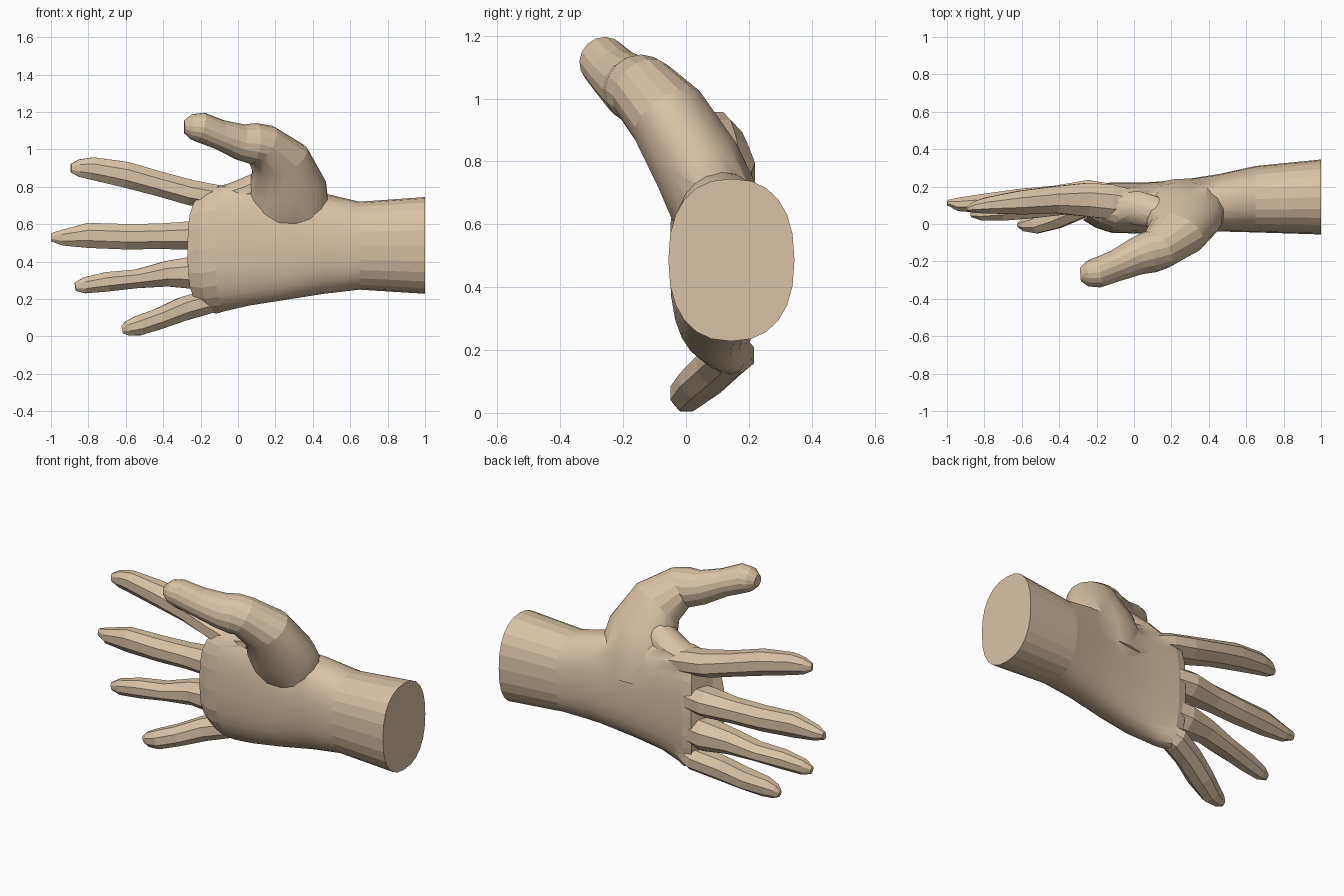
import bpy, bmesh, math
from mathutils import Vector

skin = bpy.data.materials.new("tan skin")
skin.diffuse_color = (0.70, 0.545, 0.375, 1)


def spow(v, p):
    return math.copysign(abs(v) ** p, v)


def loft(name, rings):
    """Skin a list of equal-length point rings and cap both ends."""
    bm = bmesh.new()
    vs = [[bm.verts.new(p) for p in r] for r in rings]
    n = len(vs[0])
    for a, b in zip(vs, vs[1:]):
        for i in range(n):
            j = (i + 1) % n
            bm.faces.new((a[i], a[j], b[j], b[i]))
    bm.faces.new(vs[0])
    bm.faces.new(vs[-1])
    bmesh.ops.recalc_face_normals(bm, faces=bm.faces)
    me = bpy.data.meshes.new(name)
    bm.to_mesh(me)
    bm.free()
    me.materials.append(skin)
    ob = bpy.data.objects.new(name, me)
    bpy.context.collection.objects.link(ob)
    return ob


def tube(name, stations, normal, sides):
    """Stations are (x, y, z, radius along normal, radius across)."""
    pts = [Vector(s[:3]) for s in stations]
    nrm = Vector(normal).normalized()
    grow = 1 / math.cos(math.pi / sides)
    rings = []
    for k, s in enumerate(stations):
        t = pts[min(k + 1, len(pts) - 1)] - pts[max(k - 1, 0)]
        side = t.cross(nrm).normalized()
        up = side.cross(t).normalized()
        ring = []
        for i in range(sides):
            a = 2 * math.pi * (i + 0.5) / sides
            ring.append(pts[k] + grow * (up * s[3] * math.cos(a) + side * s[4] * math.sin(a)))
        rings.append(ring)
    return loft(name, rings)


# Forearm, wrist and palm: x, z range, y range, slant and bow of the knuckle end,
# backward curl of the little-finger edge, roundness
sections = [
    (1.00, 0.228, 0.745, -0.056, 0.345, 0, 0, 0, 0.85),
    (0.65, 0.25, 0.720, -0.045, 0.31, 0, 0, 0, 0.85),
    (0.46, 0.228, 0.765, -0.04, 0.268, 0, 0, 0, 0.85),
    (0.25, 0.195, 0.78, -0.045, 0.235, 0, 0, 0, 0.8),
    (0.06, 0.165, 0.815, -0.052, 0.222, 0, 0, 0.01, 0.75),
    (-0.09, 0.135, 0.812, -0.047, 0.222, 0.03, 0.02, 0.04, 0.75),
    (-0.165, 0.122, 0.80, -0.02, 0.222, 0.04, 0.05, 0.05, 0.75),
    (-0.225, 0.135, 0.785, 0.02, 0.21, 0.045, 0.06, 0.05, 0.75),
]
rings = []
for x, z0, z1, y0, y1, slant, bow, curl, p in sections:
    ring = []
    for i in range(24):
        a = 2 * math.pi * i / 24
        c, s = spow(math.cos(a), p), spow(math.sin(a), p)
        ring.append((x + slant * c + bow * s ** 4,
                     (y0 + y1) / 2 + c * (y1 - y0) / 2 + curl * max(-s, 0) ** 3 * (1 - c) / 1.2,
                     (z0 + z1) / 2 + s * (z1 - z0) / 2))
    rings.append(ring)
hand = loft("hand", rings)

# Fingers: x, y, z, half depth, half width
fingers = {
    "index_finger": [
        (0.0, 0.11, 0.72, 0.07, 0.055), (-0.12, 0.118, 0.745, 0.092, 0.066),
        (-0.25, 0.13, 0.768, 0.09, 0.068),
        (-0.42, 0.13, 0.815, 0.072, 0.066), (-0.60, 0.115, 0.865, 0.064, 0.069),
        (-0.78, 0.10, 0.898, 0.044, 0.060), (-0.85, 0.09, 0.90, 0.032, 0.046),
        (-0.893, 0.08, 0.90, 0.012, 0.022)],
    "middle_finger": [
        (-0.03, 0.12, 0.545, 0.08, 0.07), (-0.25, 0.14, 0.54, 0.095, 0.076),
        (-0.42, 0.135, 0.535, 0.070, 0.068), (-0.60, 0.125, 0.533, 0.064, 0.068),
        (-0.80, 0.11, 0.54, 0.052, 0.067), (-0.94, 0.105, 0.528, 0.036, 0.042),
        (-0.998, 0.115, 0.53, 0.014, 0.022)],
    "ring_finger": [
        (-0.03, 0.12, 0.36, 0.08, 0.075), (-0.23, 0.13, 0.34, 0.09, 0.088),
        (-0.38, 0.12, 0.335, 0.070, 0.068), (-0.54, 0.095, 0.308, 0.064, 0.050),
        (-0.70, 0.07, 0.292, 0.052, 0.052), (-0.82, 0.055, 0.273, 0.036, 0.043),
        (-0.87, 0.05, 0.265, 0.014, 0.022)],
    "little_finger": [
        (0.0, 0.12, 0.24, 0.05, 0.045), (-0.16, 0.142, 0.185, 0.075, 0.064),
        (-0.29, 0.10, 0.148, 0.070, 0.064), (-0.42, 0.045, 0.095, 0.070, 0.056),
        (-0.53, 0.002, 0.058, 0.054, 0.053), (-0.59, -0.005, 0.043, 0.034, 0.04),
        (-0.62, -0.005, 0.036, 0.012, 0.02)],
}
parts = [tube(n, st, (0, 1, 0), 8) for n, st in fingers.items()]

# Thumb: rises from the heel of the palm, then bends along the fingers
thumb = [
    (0.265, 0.15, 0.53, 0.10, 0.20), (0.267, 0.09, 0.67, 0.145, 0.22),
    (0.26, 0.035, 0.79, 0.142, 0.212), (0.225, -0.055, 0.94, 0.128, 0.158),
    (0.13, -0.135, 1.025, 0.11, 0.115), (0.085, -0.15, 1.03, 0.112, 0.108),
    (0.01, -0.175, 1.04, 0.10, 0.092), (-0.10, -0.225, 1.08, 0.085, 0.076),
    (-0.20, -0.262, 1.118, 0.078, 0.08),
    (-0.25, -0.267, 1.12, 0.066, 0.066), (-0.287, -0.27, 1.12, 0.035, 0.034)]
parts.append(tube("thumb", thumb, (0, 0.85, 0.5), 16))

# Web of skin between thumb and index finger
web = [(0.25, 0.045, 0.80, 0.07, 0.08), (0.12, 0.06, 0.81, 0.085, 0.075),
       (0.02, 0.085, 0.775, 0.09, 0.065), (-0.10, 0.10, 0.745, 0.07, 0.05)]
parts.append(tube("thumb_web", web, (0, 1, 0), 12))

# Merge fingers, thumb and web into one skin
bpy.context.view_layer.objects.active = hand
for part in parts:
    mod = hand.modifiers.new("merge", 'BOOLEAN')
    mod.operation = 'UNION'
    mod.solver = 'EXACT'
    mod.object = part
    bpy.ops.object.modifier_apply(modifier=mod.name)
    bpy.data.objects.remove(part)

# Smooth palm, faceted forearm, fingers and thumb end
hand.select_set(True)
bpy.ops.object.shade_smooth_by_angle(angle=math.radians(35))
for f in hand.data.polygons:
    if f.center.x > 0.62 or f.center.x < -0.12 or f.center.z > 0.95:
        f.use_smooth = False
